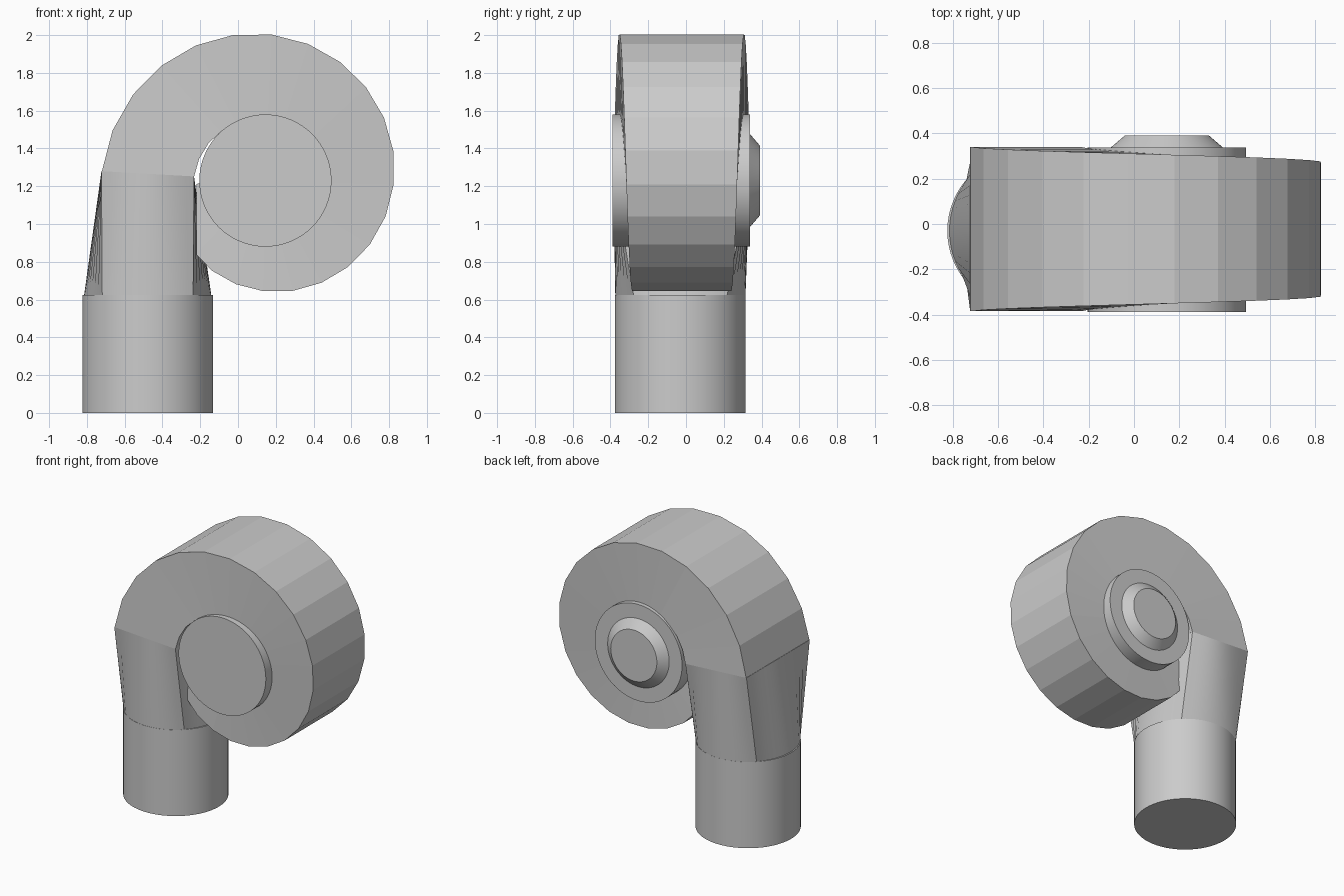
import bpy, bmesh
from math import sin, cos, radians, pi
from mathutils import Vector

if "Cube" in bpy.data.objects:
    bpy.data.objects.remove(bpy.data.objects["Cube"])

CX, CZ, CY = 0.145, 1.23, -0.0225   # scroll axis position and mid plane


def loft(name, rings, smooth=None):
    """Skin a list of equal closed rings and cap both ends."""
    bm = bmesh.new()
    rows = [[bm.verts.new(p) for p in ring] for ring in rings]
    n = len(rows[0])
    for a, b in zip(rows, rows[1:]):
        for i in range(n):
            j = (i + 1) % n
            bm.faces.new((a[i], a[j], b[j], b[i]))
    bm.faces.new(rows[0][::-1])
    bm.faces.new(rows[-1])
    bmesh.ops.recalc_face_normals(bm, faces=bm.faces)
    me = bpy.data.meshes.new(name)
    bm.to_mesh(me)
    bm.free()
    ob = bpy.data.objects.new(name, me)
    bpy.context.collection.objects.link(ob)
    if smooth:
        bpy.ops.object.select_all(action='DESELECT')
        ob.select_set(True)
        bpy.context.view_layer.objects.active = ob
        bpy.ops.object.shade_smooth_by_angle(angle=radians(smooth))
    return ob


def hub_ring(r, y, n=64):
    return [Vector((CX + r * cos(2 * pi * i / n), y, CZ + r * sin(2 * pi * i / n)))
            for i in range(n)]


# Scroll housing: rectangular section shrinking along a faceted spiral
START, STEP, TONGUE = 176.7, 14.87, 0.365
sweep = [STEP * i for i in range(21)] + [309.7, 320, 332, 345, 354]
sections = []
for s in sweep:
    a = radians(START - s)
    outer = 0.867 - 0.00105 * s
    if s > 305:                       # straight wall at the tongue
        outer = min(outer, TONGUE / -cos(a))
    inner = max(0.34, 0.378 - 0.0006 * s)
    half = 0.3625 - 0.00039 * s
    sections.append([Vector((CX + r * cos(a), CY + k * half, CZ + r * sin(a)))
                     for r, k in ((inner, -1), (outer, -1), (outer, 1), (inner, 1))])
loft("scroll_housing", sections)

# Round outlet pipe
PX, PY, PR, N = -0.478, -0.03, 0.346, 64
circle = [(cos(2 * pi * i / N), sin(2 * pi * i / N)) for i in range(N)]
loft("outlet_pipe", [[Vector((PX + PR * c, PY + PR * s, z)) for c, s in circle]
                     for z in (0, 0.625)], smooth=30)

# Round-to-rectangular transition, its top tilted to meet the scroll inlet
low = [Vector((PX + (PR - 0.006) * c, PY + (PR - 0.002) * s, 0.6)) for c, s in circle]
top = []
for c, s in circle:
    d = max(abs(c), abs(s))
    x = PX + 0.245 * c / d
    top.append(Vector((x, CY + 0.3625 * s / d, CZ - 0.0577 * (x - CX))))
loft("transition_duct", [low, top], smooth=30)

# Hub drum through the scroll with a bevelled motor cap at the back
loft("hub_drum", [hub_ring(0.35, -0.388), hub_ring(0.35, 0.338)], smooth=30)
loft("motor_cap", [hub_ring(0.247, 0.33), hub_ring(0.247, 0.338), hub_ring(0.185, 0.391)], smooth=30)
